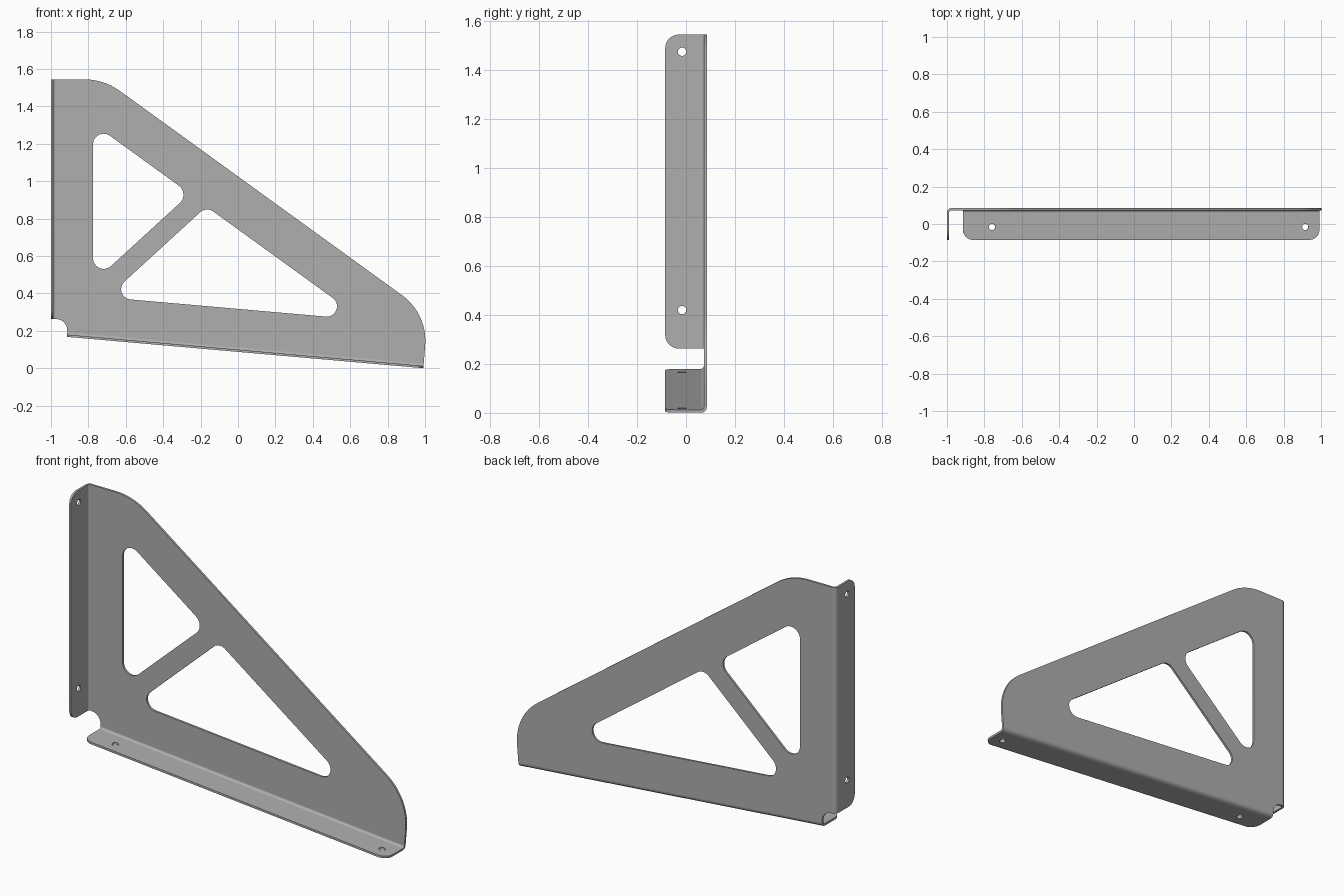
import bpy, bmesh, math
from mathutils import Vector, Matrix

cube = bpy.data.objects.get("Cube")
if cube:
    bpy.data.objects.remove(cube, do_unlink=True)

T = 0.012       # sheet thickness
R = 0.024       # outer bend radius
DEPTH = 0.17    # flange depth
BACK = 0.085    # rear face of the web
TILT = math.radians(5.02)

steel = bpy.data.materials.new("grey steel")
steel.use_nodes = True
grey = (0.43, 0.43, 0.43, 1)
steel.diffuse_color = grey
steel.node_tree.nodes["Principled BSDF"].inputs["Base Color"].default_value = grey


def rounded(corners, steps=10):
    """Polygon from (x, y, radius) corners, each filleted."""
    out = []
    for i, (x, y, r) in enumerate(corners):
        p = Vector((x, y))
        if r == 0:
            out.append(p)
            continue
        a = (Vector(corners[i - 1][:2]) - p).normalized()
        b = (Vector(corners[(i + 1) % len(corners)][:2]) - p).normalized()
        half = a.angle(b) / 2
        mid = (a + b).normalized()
        centre = p + mid * r / math.sin(half)
        sweep = math.pi / 2 - half
        side = (a - mid * a.dot(mid)).normalized()
        for k in range(steps + 1):
            t = sweep * (1 - 2 * k / steps)
            out.append(centre + r * (side * math.sin(t) - mid * math.cos(t)))
    return out


def circle(x, y, r, n=24):
    return [Vector((x + r * math.cos(k * math.tau / n),
                    y + r * math.sin(k * math.tau / n))) for k in range(n)]


def finish(name, bm, matrix):
    bm.transform(matrix)
    bmesh.ops.remove_doubles(bm, verts=bm.verts, dist=0.00005)
    bmesh.ops.recalc_face_normals(bm, faces=bm.faces)
    mesh = bpy.data.meshes.new(name)
    bm.to_mesh(mesh)
    bm.free()
    mesh.materials.append(steel)
    obj = bpy.data.objects.new(name, mesh)
    bpy.context.collection.objects.link(obj)
    bpy.ops.object.select_all(action='DESELECT')
    obj.select_set(True)
    bpy.context.view_layer.objects.active = obj
    bpy.ops.object.shade_smooth_by_angle(angle=math.radians(30))


def sheet(name, loops, matrix):
    """Flat sheet with cut-outs, from a filled and extruded curve."""
    curve = bpy.data.curves.new(name, 'CURVE')
    curve.dimensions = '2D'
    curve.fill_mode = 'BOTH'
    curve.extrude = T / 2
    for loop in loops:
        spline = curve.splines.new('POLY')
        spline.points.add(len(loop) - 1)
        for point, p in zip(spline.points, loop):
            point.co = (p.x, p.y, 0, 1)
        spline.use_cyclic_u = True
    temp = bpy.data.objects.new(name + "_curve", curve)
    bpy.context.collection.objects.link(temp)
    bpy.context.view_layer.update()
    mesh = bpy.data.meshes.new_from_object(
        temp.evaluated_get(bpy.context.evaluated_depsgraph_get()))
    bm = bmesh.new()
    bm.from_mesh(mesh)
    bpy.data.objects.remove(temp, do_unlink=True)
    bpy.data.curves.remove(curve)
    bpy.data.meshes.remove(mesh)
    finish(name, bm, matrix)


def frame(origin, u, v, w):
    m = Matrix((u, v, w)).transposed().to_4x4()
    m.translation = origin
    return m


def flange(name, origin, along, inward, length, holes):
    """Folded flange: flat strip with two rounded corners, plus its bend."""
    m = frame(origin, along, Vector((0, -1, 0)), inward)
    outline = rounded([(0, R, 0), (length, R, 0),
                       (length, DEPTH, 0.055), (0, DEPTH, 0.055)])
    sheet(name, [outline] + [circle(h, 0.101, 0.017) for h in holes],
          m @ Matrix.Translation((0, 0, T / 2)))
    bm = bmesh.new()
    angles = [k * math.pi / 16 for k in range(9)]
    section = [(R, a) for a in angles] + [(R - T, a) for a in reversed(angles)]
    face = bm.faces.new([bm.verts.new((0, R - r * math.sin(a), R - r * math.cos(a)))
                         for r, a in section])
    ext = bmesh.ops.extrude_face_region(bm, geom=[face], use_keep_orig=True)
    bmesh.ops.translate(bm, vec=(length, 0, 0), verts=[
        g for g in ext["geom"] if isinstance(g, bmesh.types.BMVert)])
    finish(name + "_bend", bm, m)


# Flange directions and extents
along = Vector((math.cos(TILT), 0, -math.sin(TILT)))
inward = Vector((math.sin(TILT), 0, math.cos(TILT)))
shelf_start = Vector((-0.915, BACK, 0.168))
shelf_len = 1.913
wall_low, top = 0.263, 1.545

# Triangular web with corner relief and two triangular windows
low = shelf_start + inward * R
end = low + along * shelf_len
web = rounded([
    (-1 + R, top, 0), (-0.717, top, 0.33), (1.015, 0.291, 0.3),
    (end.x, end.z, 0), (low.x, low.z, 0),
    (low.x, wall_low, 0.06), (-1 + R, wall_low, 0)])
upper_window = rounded([(-0.775, 1.309, 0.057), (-0.257, 0.933, 0.06),
                        (-0.775, 0.459, 0.057)])
lower_window = rounded([(-0.169, 0.865, 0.055), (0.668, 0.259, 0.055),
                        (-0.699, 0.379, 0.055)])
sheet("web_plate", [web, upper_window, lower_window],
      frame((0, BACK - T / 2, 0), Vector((1, 0, 0)), Vector((0, 0, 1)),
            Vector((0, 1, 0))))

# Upright flange against the wall and sloping flange along the bottom
flange("wall_flange", Vector((-1, BACK, wall_low)), Vector((0, 0, 1)),
       Vector((1, 0, 0)), top - wall_low, (0.157, 1.212))
flange("shelf_flange", shelf_start, along, inward, shelf_len, (0.156, 1.837))
